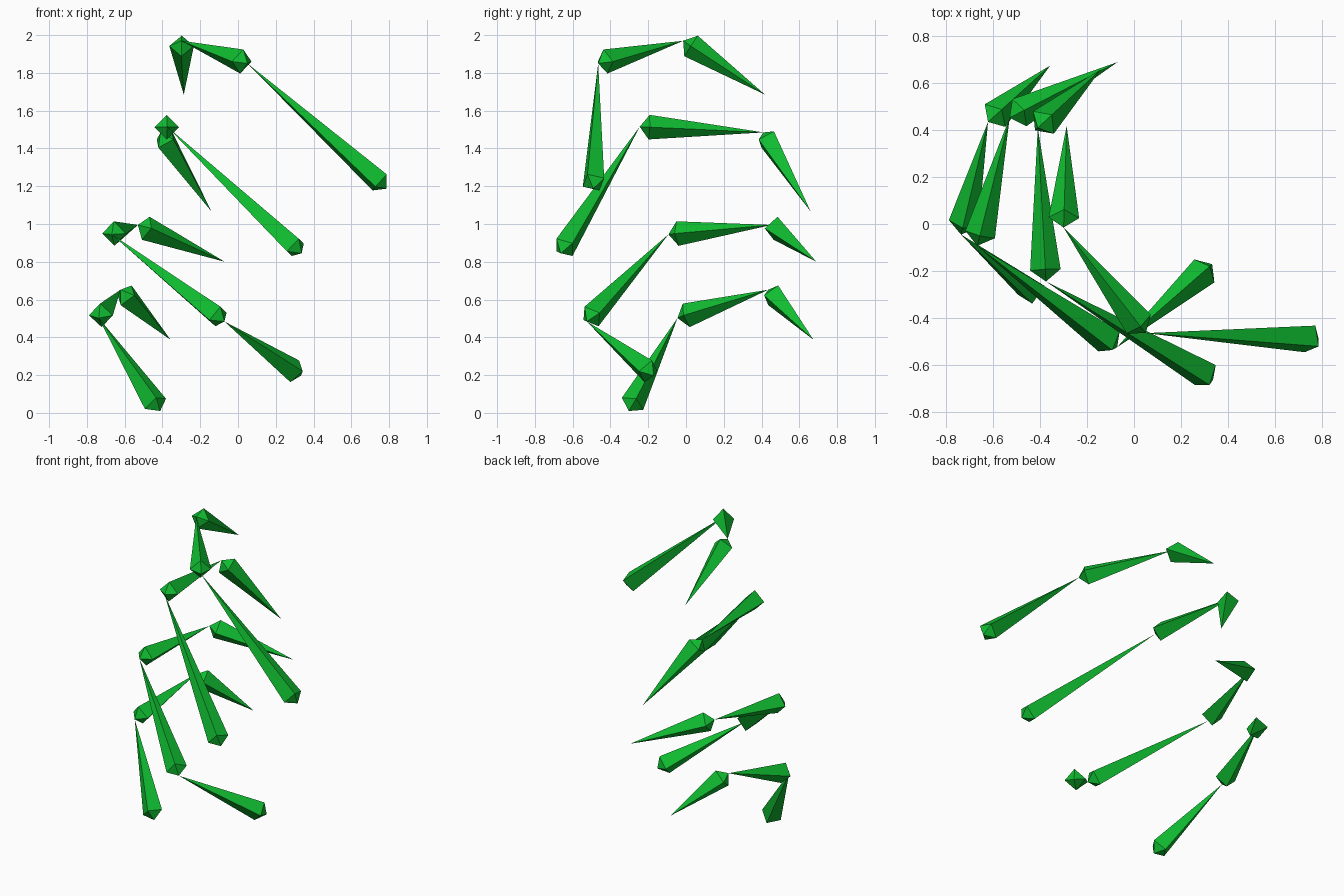
import bpy, bmesh
from math import radians, sin, cos
from mathutils import Vector

cube = bpy.data.objects.get("Cube")
if cube:
    bpy.data.objects.remove(cube, do_unlink=True)

green = bpy.data.materials.new("leaf_green")
green.use_nodes = True
colour = (0.005, 0.5, 0.03, 1)
green.diffuse_color = colour
green.node_tree.nodes["Principled BSDF"].inputs["Base Color"].default_value = colour

RADIUS = 0.065   # size of the square collar of every bone
COLLAR = 0.05    # distance from the head point to the collar


def bone(name, head, tail, roll):
    """Stretched octahedron: head point, four-sided collar, long taper to the tail."""
    head, tail = Vector(head), Vector(tail)
    axis = (tail - head).normalized()
    side = Vector((0, 0, 1)).cross(axis).normalized()
    up = axis.cross(side)
    bm = bmesh.new()
    a, b = bm.verts.new(head), bm.verts.new(tail)
    ring = []
    for i in range(4):
        t = radians(roll + 90 * i)
        ring.append(bm.verts.new(head + axis * COLLAR + (up * cos(t) + side * sin(t)) * RADIUS))
    for i in range(4):
        p, q = ring[i], ring[(i + 1) % 4]
        bm.faces.new((a, p, q))
        bm.faces.new((b, q, p))
    bmesh.ops.recalc_face_normals(bm, faces=bm.faces)
    mesh = bpy.data.meshes.new(name)
    bm.to_mesh(mesh)
    bm.free()
    mesh.materials.append(green)
    bpy.context.collection.objects.link(bpy.data.objects.new(name, mesh))


# Each finger is a chain of joints, with the roll of its palm bone
fingers = {
    "top_finger": (28, [(0.787, -0.491, 1.187), (0.05, -0.465, 1.85),
                        (-0.30, -0.015, 1.97), (-0.287, 0.418, 1.685)]),
    "upper_finger": (25, [(0.337, -0.663, 0.845), (-0.375, -0.245, 1.515),
                          (-0.41, 0.41, 1.485), (-0.14, 0.66, 1.066)]),
    "lower_finger": (20, [(-0.072, -0.525, 0.484), (-0.668, -0.093, 0.945),
                          (-0.53, 0.453, 0.995), (-0.07, 0.69, 0.80)]),
    "bottom_finger": (40, [(-0.412, -0.303, 0.01), (-0.737, -0.045, 0.502),
                           (-0.622, 0.435, 0.652), (-0.357, 0.675, 0.387)]),
}
for finger, (roll, joints) in fingers.items():
    for i, part in enumerate(("palm_bone", "middle_bone", "tip_bone")):
        bone(f"{finger}_{part}", joints[i], joints[i + 1], 0 if i else roll)

# Wrist bone leading into the lower finger
bone("wrist_bone", (0.333, -0.171, 0.197), fingers["lower_finger"][1][0], 0)
